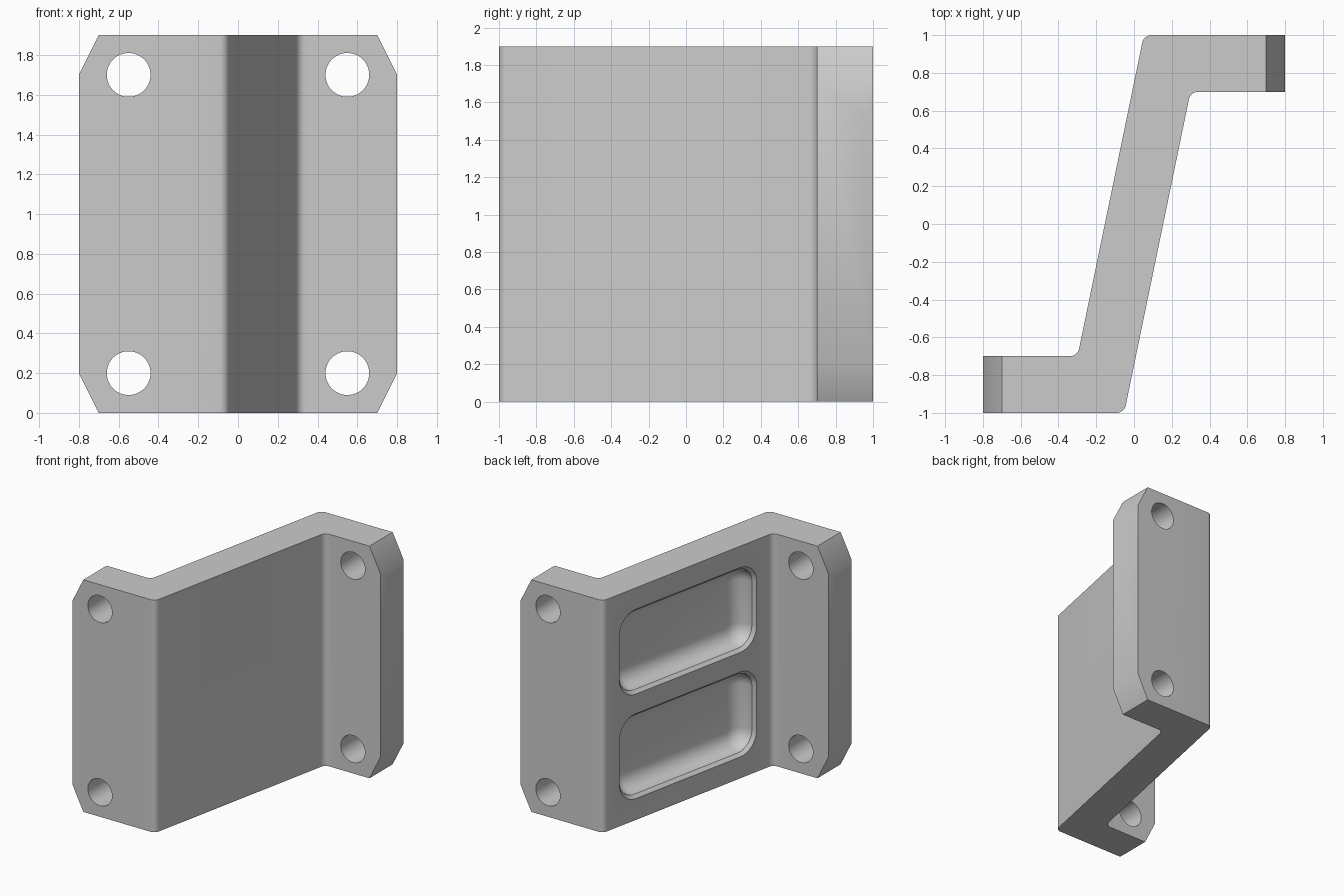
import bpy, bmesh, math
from mathutils import Vector

if "Cube" in bpy.data.objects:
    bpy.data.objects.remove(bpy.data.objects["Cube"])

H = 1.9  # overall height


def rounded(points, radii, steps=8):
    """Outline of 2D points with each corner filleted by its radius."""
    out = []
    n = len(points)
    for i, r in enumerate(radii):
        p = Vector(points[i])
        if r == 0:
            out.append(p)
            continue
        a = (Vector(points[i - 1]) - p).normalized()
        b = (Vector(points[(i + 1) % n]) - p).normalized()
        half = a.angle(b) / 2
        centre = p + (a + b).normalized() * (r / math.sin(half))
        start = p + a * (r / math.tan(half)) - centre
        end = p + b * (r / math.tan(half)) - centre
        sweep = math.pi - 2 * half
        for k in range(steps + 1):
            t = k / steps
            v = (start * math.sin((1 - t) * sweep) + end * math.sin(t * sweep)) / math.sin(sweep)
            out.append(centre + v)
    return out


def loft(name, rings):
    """Closed solid skinned through rings of 3D points."""
    bm = bmesh.new()
    loops = [[bm.verts.new(p) for p in ring] for ring in rings]
    n = len(loops[0])
    for lo, hi in zip(loops, loops[1:]):
        for i in range(n):
            j = (i + 1) % n
            bm.faces.new((lo[i], lo[j], hi[j], hi[i]))
    bm.faces.new(loops[0])
    bm.faces.new(loops[-1])
    bmesh.ops.recalc_face_normals(bm, faces=bm.faces)
    mesh = bpy.data.meshes.new(name)
    bm.to_mesh(mesh)
    bm.free()
    obj = bpy.data.objects.new(name, mesh)
    bpy.context.collection.objects.link(obj)
    return obj


def cut(target, cutter, operation='DIFFERENCE'):
    cutter.hide_render = True
    mod = target.modifiers.new("cut", 'BOOLEAN')
    mod.operation, mod.solver, mod.object = operation, 'EXACT', cutter
    bpy.context.view_layer.objects.active = target
    bpy.ops.object.modifier_apply(modifier=mod.name)
    bpy.data.objects.remove(cutter)


# Z-shaped bracket: two flanges joined by a slanted web
half = [(-0.8, -1), (-0.052, -1), (0.299, 0.7), (0.8, 0.7)]
profile = rounded(half + [(-x, -y) for x, y in half], [0, 0.05, 0.05, 0] * 2)
bracket = loft("bracket", [[(p.x, p.y, z) for p in profile] for z in (0, H)])

# Clipped outer corners of the flanges
octagon = [(-0.7, 0), (0.7, 0), (0.8, 0.2), (0.8, 1.7),
           (0.7, H), (-0.7, H), (-0.8, 1.7), (-0.8, 0.2)]
cut(bracket, loft("corner_clip", [[(x, y, z) for x, z in octagon] for y in (-1.2, 1.2)]), 'INTERSECT')

# Bolt holes through the flanges
for side in (-1, 1):
    for z in (0.2, 1.7):
        circle = [(side * 0.55 + 0.11 * math.cos(k * math.pi / 24),
                   z + 0.11 * math.sin(k * math.pi / 24)) for k in range(48)]
        cut(bracket, loft("bolt_hole", [[(x, y, h) for x, h in circle]
                                        for y in (side * 0.5, side * 1.2)]))

# Two pockets in the back of the web: chamfered rim, filleted floor
along = Vector((0.351, 1.7, 0)).normalized()
inward = Vector((along.y, -along.x, 0))
CHAMFER, FILLET = 0.025, 0.125
steps = [(-0.01, -0.01), (CHAMFER, CHAMFER)]
for k in range(1, 9):
    a = k * math.pi / 16
    steps.append((CHAMFER + FILLET * (1 - math.cos(a)), CHAMFER + FILLET * math.sin(a)))
for z in (0.5225, 1.3775):
    centre = Vector((-0.1235, 0.15, z))
    rings = []
    for inset, depth in steps:
        u, v = 0.70 - inset, 0.3475 - inset
        outline = rounded([(-u, -v), (u, -v), (u, v), (-u, v)], [0.17 - inset] * 4)
        rings.append([centre + along * p.x + inward * depth + Vector((0, 0, p.y)) for p in outline])
    cut(bracket, loft("pocket", rings))

# Plain grey finish
grey = bpy.data.materials.new("grey")
grey.diffuse_color = (0.6, 0.6, 0.6, 1)
grey.use_nodes = True
grey.node_tree.nodes["Principled BSDF"].inputs["Base Color"].default_value = grey.diffuse_color
bracket.data.materials.clear()
bracket.data.materials.append(grey)
for poly in bracket.data.polygons:
    poly.material_index = 0

bpy.ops.object.select_all(action='DESELECT')
bracket.select_set(True)
bpy.context.view_layer.objects.active = bracket
bpy.ops.object.shade_smooth_by_angle(angle=math.radians(30))
